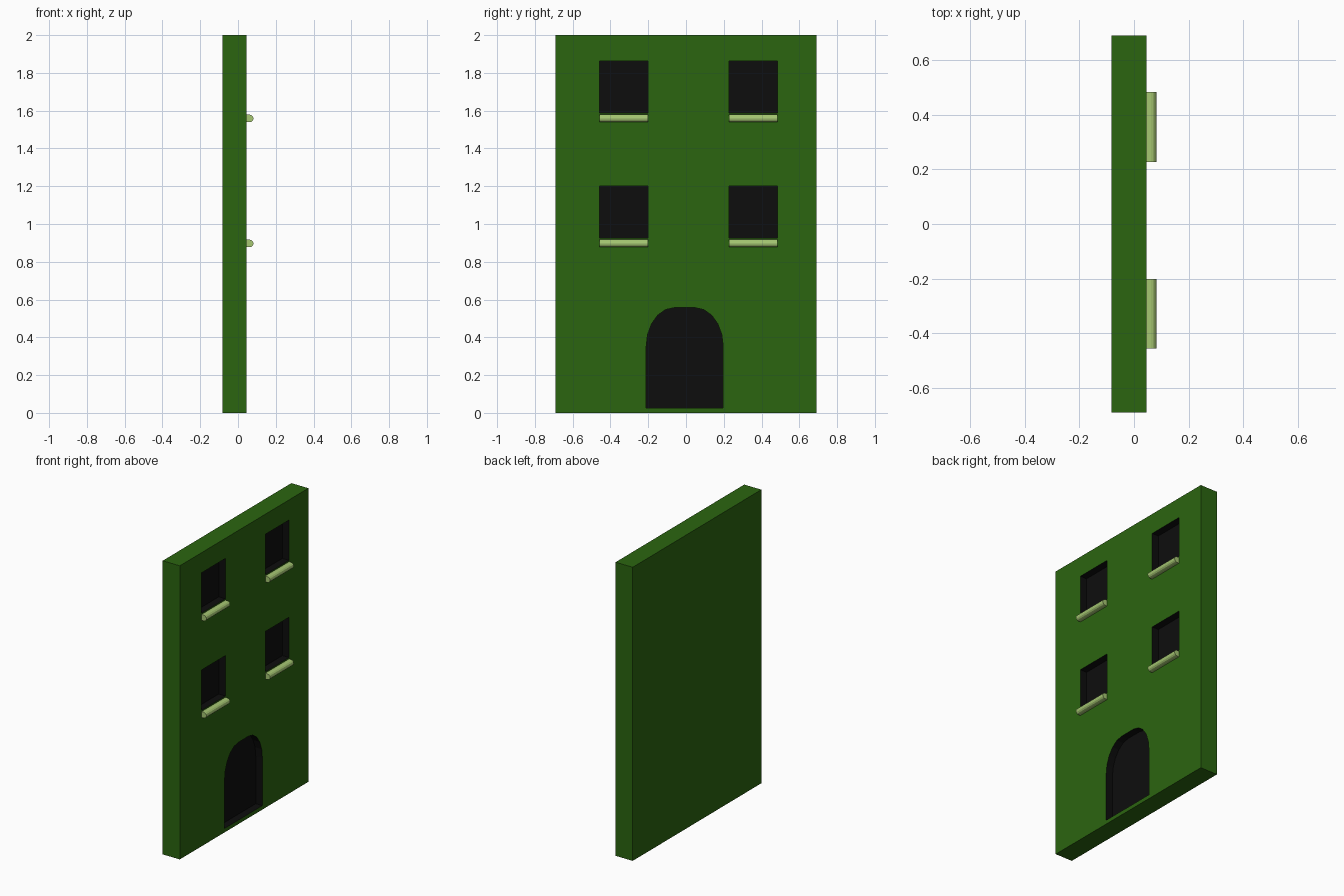
import bpy, bmesh, math

if "Cube" in bpy.data.objects:
    bpy.data.objects.remove(bpy.data.objects["Cube"])

BACK, FACE, FRONT = -0.083, 0.046, 0.082   # wall back, wall face, sill nose
DEPTH = 0.05                               # recess depth


def material(name, rgb):
    m = bpy.data.materials.new(name)
    m.diffuse_color = (*rgb, 1)
    m.use_nodes = True
    m.node_tree.nodes["Principled BSDF"].inputs["Base Color"].default_value = m.diffuse_color
    return m


GREEN = material("wall_green", (0.024, 0.13, 0.005))
LIGHT = material("sill_green", (0.38, 0.57, 0.17))
BLACK = material("opening_black", (0.004, 0.004, 0.004))


def prism(name, points, offset, mat):
    """Extrude a closed 3D outline along an offset vector."""
    bm = bmesh.new()
    face = bm.faces.new([bm.verts.new(p) for p in points])
    ext = bmesh.ops.extrude_face_region(bm, geom=[face])
    verts = [v for v in ext["geom"] if isinstance(v, bmesh.types.BMVert)]
    bmesh.ops.translate(bm, verts=verts, vec=offset)
    bmesh.ops.recalc_face_normals(bm, faces=bm.faces)
    me = bpy.data.meshes.new(name)
    bm.to_mesh(me)
    bm.free()
    me.materials.append(mat)
    ob = bpy.data.objects.new(name, me)
    bpy.context.collection.objects.link(ob)
    return ob


def rect(x, y0, y1, z0, z1):
    return [(x, y0, z0), (x, y1, z0), (x, y1, z1), (x, y0, z1)]


def cut(target, outline):
    """Recess an outline into the wall, lining it with the cutter's material."""
    cutter = prism("opening_cutter", outline, (DEPTH + 0.1, 0, 0), BLACK)
    mod = target.modifiers.new("opening", 'BOOLEAN')
    mod.operation, mod.solver, mod.object = 'DIFFERENCE', 'EXACT', cutter
    mod.material_mode = 'TRANSFER'
    bpy.context.view_layer.objects.active = target
    bpy.ops.object.modifier_apply(modifier=mod.name)
    bpy.data.objects.remove(cutter)


# wall slab
wall = prism("wall", rect(BACK, -0.692, 0.692, 0, 2), (FACE - BACK, 0, 0), GREEN)
inner = FACE - DEPTH

# arched doorway: two rounded top corners joined by a short flat
cy, half, flat, spring, rise = -0.007, 0.204, 0.055, 0.35, 0.207
arch = [(inner, cy - half, 0.027), (inner, cy + half, 0.027)]
for side in (1, -1):
    for i in range(6):
        a = math.pi / 2 * (i if side > 0 else 5 - i) / 5
        arch.append((inner, cy + side * (flat + (half - flat) * math.cos(a)),
                     spring + rise * math.sin(a)))
cut(wall, arch)

# windows, each with a round-nosed sill below
for floor, z in (("lower", 0.926), ("upper", 1.588)):
    for side, y0, y1 in (("left", -0.457, -0.201), ("right", 0.228, 0.484)):
        cut(wall, rect(inner, y0, y1, z, z + 0.275))
        r, cz = 0.020, z - 0.029
        nose = [(FACE - 0.005, y0, cz - r), (FACE - 0.005, y0, cz + r)]
        for i in range(7):
            a = math.pi / 2 - math.pi * i / 6
            nose.append((FRONT - r + r * math.cos(a), y0, cz + r * math.sin(a)))
        prism(f"{floor}_{side}_sill", nose, (0, y1 - y0, 0), LIGHT)
